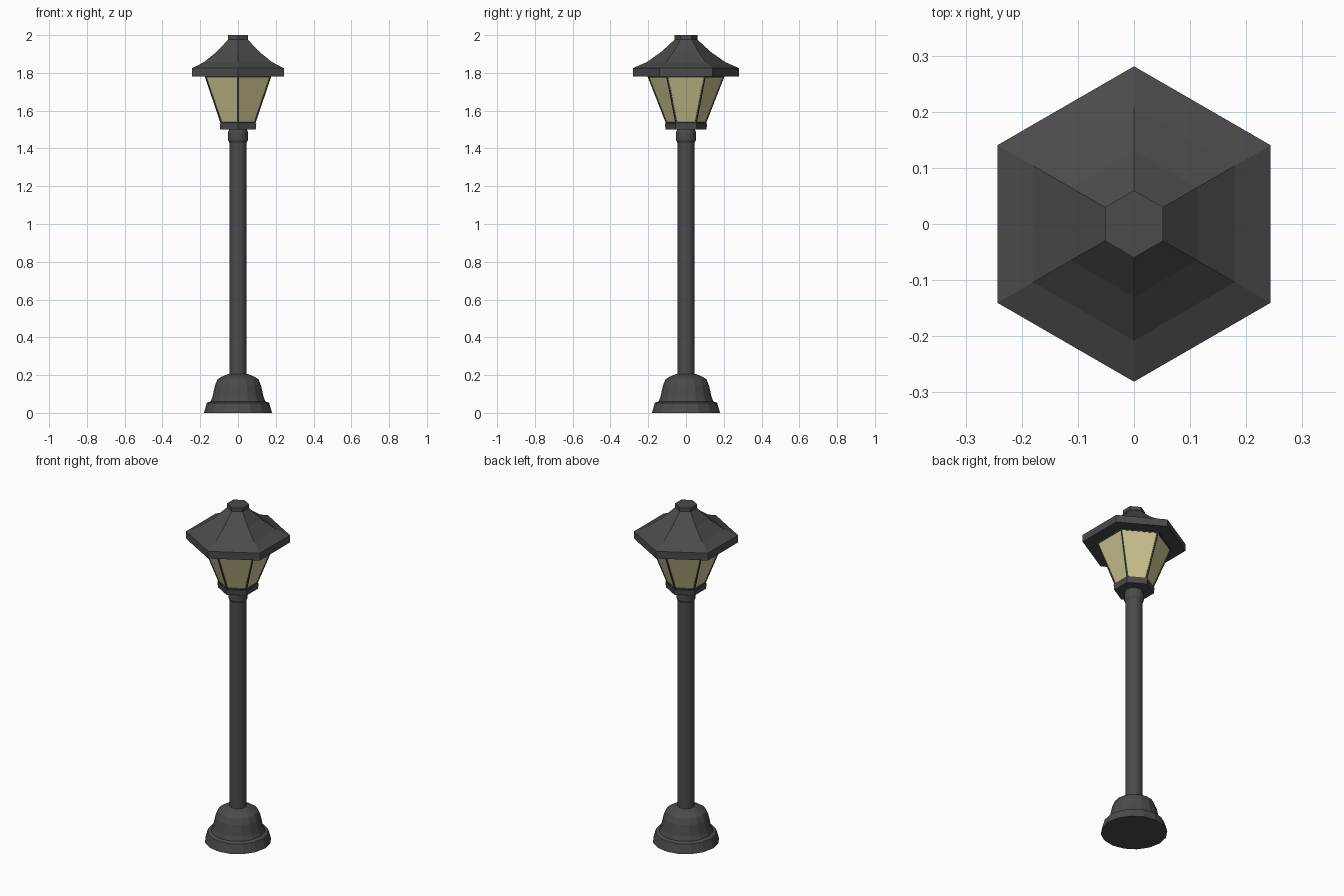
import bpy, bmesh
from math import cos, sin, tau, pi, radians

if "Cube" in bpy.data.objects:
    bpy.data.objects.remove(bpy.data.objects["Cube"])


def material(name, color):
    m = bpy.data.materials.new(name)
    m.diffuse_color = (*color, 1)
    m.use_nodes = True
    m.node_tree.nodes["Principled BSDF"].inputs["Base Color"].default_value = m.diffuse_color
    return m


METAL = material("dark_metal", (0.07, 0.07, 0.07))
GLASS = material("warm_glass", (0.62, 0.57, 0.29))


def lathe_bmesh(profile, sides):
    """Closed solid from (radius, z) points, bottom to top; a corner points along y."""
    bm = bmesh.new()
    rings = [[bm.verts.new((r * cos(pi / 2 + tau * i / sides),
                            r * sin(pi / 2 + tau * i / sides), z))
              for i in range(sides)] for r, z in profile]
    walls = []
    for a, b in zip(rings, rings[1:]):
        for i in range(sides):
            j = (i + 1) % sides
            walls.append(bm.faces.new((a[i], a[j], b[j], b[i])))
    bm.faces.new(rings[0][::-1])
    bm.faces.new(rings[-1])
    bm.normal_update()
    return bm, walls


def finish(name, bm, mats, smooth=False):
    me = bpy.data.meshes.new(name)
    bm.to_mesh(me)
    bm.free()
    for m in mats:
        me.materials.append(m)
    ob = bpy.data.objects.new(name, me)
    bpy.context.collection.objects.link(ob)
    if smooth:
        bpy.ops.object.select_all(action='DESELECT')
        ob.select_set(True)
        bpy.context.view_layer.objects.active = ob
        bpy.ops.object.shade_smooth_by_angle(angle=radians(20))
    return ob


def lathe(name, profile, sides, smooth=False):
    bm, _ = lathe_bmesh(profile, sides)
    return finish(name, bm, [METAL], smooth)


# Stepped bell-shaped foot
lathe("base", [(0.18, 0), (0.165, 0.053), (0.145, 0.06), (0.135, 0.085),
               (0.122, 0.145), (0.108, 0.178), (0.09, 0.19), (0.05, 0.207)], 16)

# Pole and collar below the lantern
lathe("pole", [(0.046, 0.2), (0.046, 1.44)], 16, smooth=True)
lathe("collar", [(0.046, 1.43), (0.053, 1.445), (0.053, 1.485), (0.047, 1.5)], 16)

# Six-sided lantern floor
lathe("lantern_floor", [(0.108, 1.5), (0.112, 1.532)], 6)

# Lantern body: each side inset to leave frame bars around a recessed pane
bm, walls = lathe_bmesh([(0.106, 1.532), (0.204, 1.782)], 6)
bmesh.ops.inset_individual(bm, faces=walls, thickness=0.009)
bmesh.ops.inset_individual(bm, faces=walls, thickness=0.0005, depth=-0.004)
for f in walls:
    f.material_index = 1
finish("lantern_body", bm, [METAL, GLASS])

# Concave six-sided roof with rim and finial cap
lathe("roof", [(0.281, 1.782), (0.281, 1.825), (0.208, 1.857),
               (0.13, 1.912), (0.056, 1.98)], 6)
lathe("roof_cap", [(0.06, 1.978), (0.06, 2.0)], 6)
